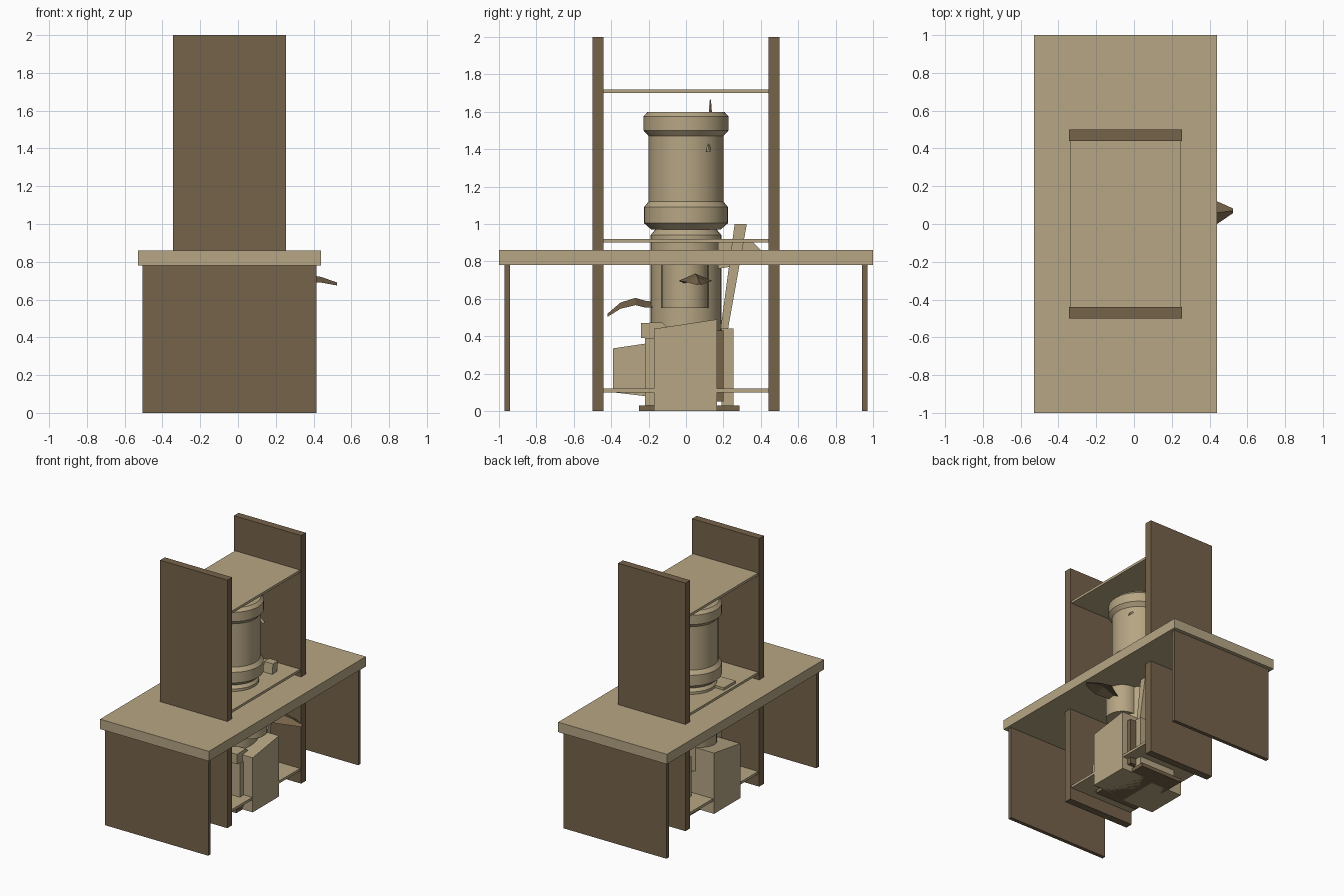
import bpy, bmesh, math
from mathutils import Vector

if "Cube" in bpy.data.objects:
    bpy.data.objects.remove(bpy.data.objects["Cube"])


def material(name, col):
    m = bpy.data.materials.new(name)
    m.diffuse_color = (*col, 1)
    m.use_nodes = True
    m.node_tree.nodes["Principled BSDF"].inputs["Base Color"].default_value = m.diffuse_color
    return m


TAN = material("tan", (0.47, 0.38, 0.23))
BROWN = material("brown", (0.18, 0.125, 0.07))
CX = -0.045  # centre of the shelf unit and of the figure


def finish(name, bm, mat, smooth=False):
    bmesh.ops.recalc_face_normals(bm, faces=bm.faces)
    me = bpy.data.meshes.new(name)
    bm.to_mesh(me)
    bm.free()
    ob = bpy.data.objects.new(name, me)
    bpy.context.collection.objects.link(ob)
    me.materials.append(mat)
    if smooth:
        bpy.ops.object.select_all(action='DESELECT')
        ob.select_set(True)
        bpy.context.view_layer.objects.active = ob
        bpy.ops.object.shade_smooth_by_angle(angle=math.radians(25))
    return ob


def prism(name, yz, x0, x1, mat=TAN):
    """Outline in the y-z plane, extruded along x."""
    bm = bmesh.new()
    f = bm.faces.new([bm.verts.new((x0, y, z)) for y, z in yz])
    r = bmesh.ops.extrude_face_region(bm, geom=[f])
    vs = [v for v in r["geom"] if isinstance(v, bmesh.types.BMVert)]
    bmesh.ops.translate(bm, verts=vs, vec=(x1 - x0, 0, 0))
    return finish(name, bm, mat)


def box(name, x, y, z, mat=TAN):
    return prism(name, [(y[0], z[0]), (y[1], z[0]), (y[1], z[1]), (y[0], z[1])], x[0], x[1], mat)


def lathe(name, profile, cx, cy, n=32, mat=TAN):
    bm = bmesh.new()
    rings = [[bm.verts.new((cx + r * math.cos(2 * math.pi * i / n),
                            cy + r * math.sin(2 * math.pi * i / n), z)) for i in range(n)]
             for r, z in profile]
    for a, b in zip(rings, rings[1:]):
        for i in range(n):
            bm.faces.new((a[i], a[(i + 1) % n], b[(i + 1) % n], b[i]))
    bm.faces.new(rings[0])
    bm.faces.new(rings[-1])
    return finish(name, bm, mat, True)


def leaf(name, path, widths, side, mat=BROWN, thick=0.012):
    """Curved blade: a ridge path, with edges drooping to both sides."""
    bm = bmesh.new()
    side = Vector(side)
    rows = []
    for p, w in zip(path, widths):
        p = Vector(p)
        droop = Vector((0, 0, -0.3 * w - thick))
        rows.append([bm.verts.new(q) for q in
                     (p, p + side * w + droop, p - Vector((0, 0, thick)), p - side * w + droop)])
    for a, b in zip(rows, rows[1:]):
        for i in range(4):
            bm.faces.new((a[i], a[(i + 1) % 4], b[(i + 1) % 4], b[i]))
    bm.faces.new(rows[0])
    bm.faces.new(rows[-1])
    return finish(name, bm, mat)


# table top, end panels and shelf uprights
box("table_top", (-0.53, 0.44), (-1, 1), (0.78, 0.86))
for s, side in ((-1, "front"), (1, "back")):
    box("table_leg_" + side, (-0.505, 0.415), sorted((s * 0.94, s * 0.97)), (0, 0.78), BROWN)
    box("shelf_upright_" + side, (-0.345, 0.255), sorted((s * 0.44, s * 0.5)), (0, 2), BROWN)

# shelves
for name, z in (("lower", 0.10), ("middle", 0.90), ("upper", 1.70)):
    box(name + "_shelf", (-0.335, 0.245), (-0.44, 0.44), (z, z + 0.02))

# barrel head with two bands, body and pouch
lathe("barrel_head", [(0.185, 0.97), (0.225, 1.005), (0.225, 1.09), (0.2, 1.12), (0.2, 1.47),
                      (0.227, 1.50), (0.227, 1.575), (0.205, 1.6)], CX, 0)
lathe("barrel_body", [(0.19, 0.3), (0.19, 0.94), (0.165, 0.97)], CX, 0)
lathe("pouch", [(0.125, 0.55), (0.125, 0.8)], 0.11, -0.005)

# thin spike through the head
leaf("head_spike", [(0.15, 0.12, 1.40), (0.10, 0.12, 1.44), (-0.18, 0.13, 1.62), (-0.22, 0.13, 1.67)],
     [0.012, 0.008, 0.008, 0.004], (0, 1, 0), TAN)

# blocky legs with sloping tops
slope = [(-0.17, 0), (0.165, 0), (0.165, 0.49), (-0.17, 0.44)]
prism("leg_right", slope, -0.02, 0.25)
prism("leg_left", [(y - 0.03, z) for y, z in slope], -0.345, -0.06)
box("foot_plate", (-0.22, 0.16), (-0.25, 0.285), (0, 0.03), BROWN)

# front and back side blocks
box("front_slab", (-0.2, 0.17), (-0.22, -0.17), (0.03, 0.39))
prism("hip_pad", [(-0.24, 0.39), (-0.24, 0.47), (-0.13, 0.475), (-0.09, 0.44), (-0.09, 0.39)], -0.15, 0.16)
prism("front_pack", [(-0.39, 0.10), (-0.22, 0.08), (-0.22, 0.36), (-0.39, 0.335)], -0.2, 0.08)
box("back_slab", (-0.18, 0.15), (0.19, 0.255), (0.03, 0.44))
box("back_slab_core", (-0.1, 0.2), (0.15, 0.2), (0.05, 0.43), BROWN)

# slanted post and arm stubs that poke through the middle shelf
prism("slanted_post", [(0.185, 0.44), (0.225, 0.44), (0.325, 1.0), (0.26, 1.0)], 0.05, 0.13)
prism("back_arm", [(0.17, 0.76), (0.23, 0.77), (0.40, 0.86), (0.36, 0.90), (0.17, 0.90)], -0.08, 0.08)
box("shoulder_plate", (-0.31, -0.17), (-0.19, -0.04), (0.89, 0.94))

# leaf-like hands
leaf("right_hand", [(0.2, 0.03, 0.70), (0.34, 0.05, 0.735), (0.44, 0.06, 0.72), (0.525, 0.07, 0.69)],
     [0.03, 0.09, 0.06, 0.012], (0, 1, 0))
leaf("front_hand", [(CX, -0.15, 0.58), (CX, -0.22, 0.59), (CX, -0.27, 0.605), (CX, -0.35, 0.58),
                    (CX, -0.42, 0.52)], [0.05, 0.08, 0.09, 0.07, 0.015], (1, 0, 0))
